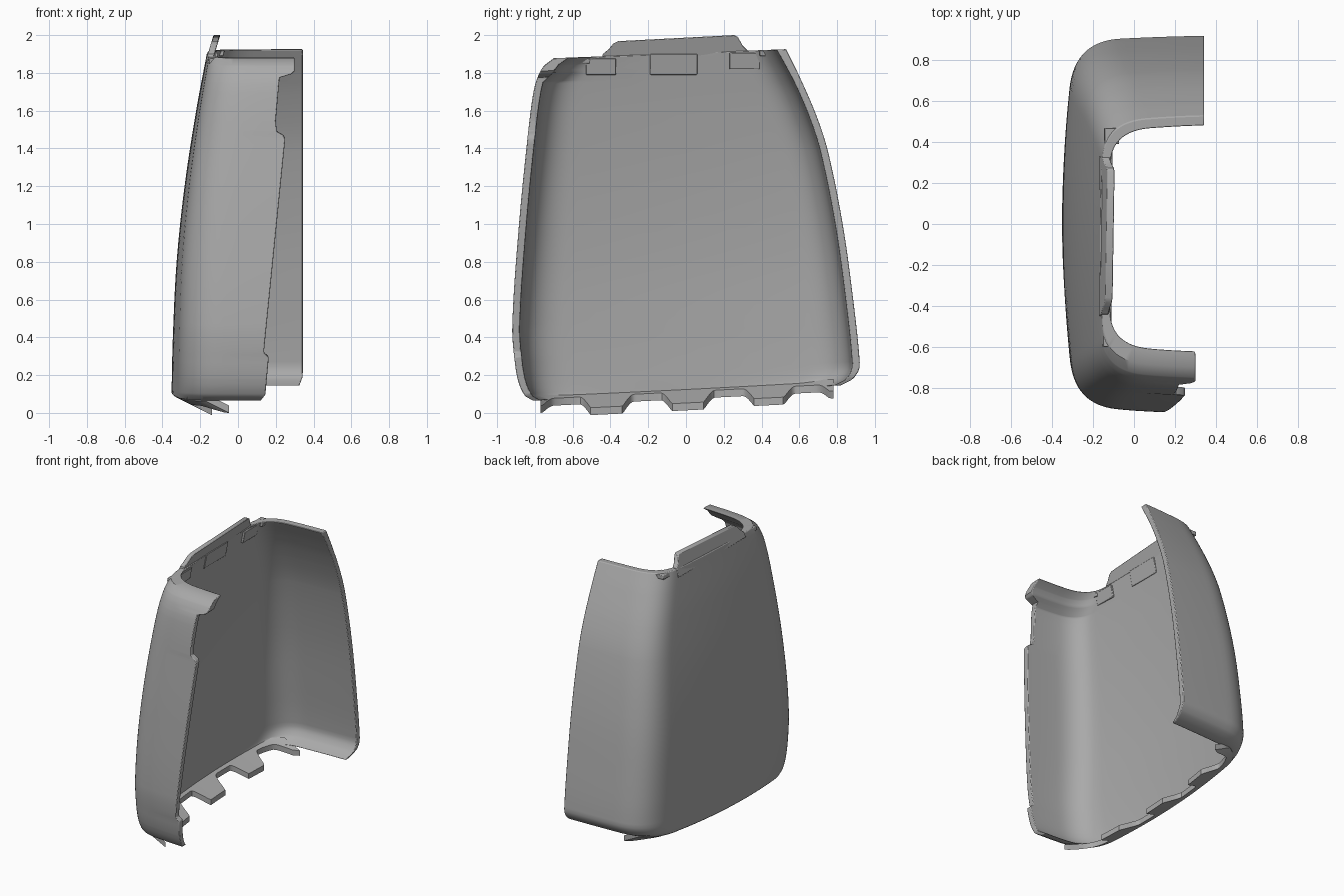
import bpy, bmesh, math
from mathutils import Vector

if "Cube" in bpy.data.objects:
    bpy.data.objects.remove(bpy.data.objects["Cube"])

grey = bpy.data.materials.new("mid grey plastic")
grey.diffuse_color = (0.4, 0.4, 0.4, 1)
grey.use_nodes = True
grey.node_tree.nodes["Principled BSDF"].inputs["Base Color"].default_value = grey.diffuse_color

# Shape tables: (height, value) pairs
BACK_X = [(.105, -.352), (.4, -.345), (.8, -.325), (1.2, -.283), (1.6, -.222), (1.905, -.165)]
LEFT_Y = [(.105, -.81), (.13, -.85), (.2, -.885), (.3, -.905), (.5, -.92), (1.03, -.885),
          (1.53, -.835), (1.73, -.808), (1.81, -.785), (1.87, -.75), (1.905, -.70)]
RIGHT_Y = [(.105, .82), (.13, .875), (.17, .91), (.22, .92), (.56, .885), (.96, .83),
           (1.36, .75), (1.56, .685), (1.77, .595), (1.905, .53)]
LEFT_END = [(.105, .12), (.14, .145), (.34, .163), (.365, .137), (1.485, .25), (1.505, .24),
            (1.525, .205), (1.58, .2), (1.805, .22), (1.825, .285), (1.84, .30), (1.905, .30)]
RIGHT_END = [(.105, .325), (.15, .343), (1.905, .343)]
LEFT_T = [(.105, .04), (1.78, .04), (1.83, .075), (1.905, .08)]
RIGHT_T = [(.105, .04), (1.7, .04), (1.905, .05)]
LOW, HIGH = .105, 1.905


def interp(table, z, smooth=False):
    """Piecewise linear or cubic lookup."""
    n = len(table)
    i = max(k for k in range(n - 1) if table[k][0] <= z + 1e-9)
    (a, p), (b, q) = table[i], table[i + 1]
    t = (z - a) / (b - a)
    if not smooth:
        return p + (q - p) * t

    def slope(k):
        lo, hi = max(k - 1, 0), min(k + 1, n - 1)
        return (table[hi][1] - table[lo][1]) / (table[hi][0] - table[lo][0])
    h = b - a
    return ((2*t**3 - 3*t*t + 1) * p + (t**3 - 2*t*t + t) * h * slope(i)
            + (3*t*t - 2*t**3) * q + (t**3 - t*t) * h * slope(i + 1))


def quad(a, b, c, n):
    return [a * (1-i/n)**2 + b * 2 * (i/n) * (1-i/n) + c * (i/n)**2 for i in range(n)]


def plan(z, inner=False):
    """U-shaped section at one height, from the left leg end to the right leg end."""
    f = (z - LOW) / (HIGH - LOW)
    k = 1 if inner else 0
    xb = interp(BACK_X, z, True) + .04 * k
    yl = interp(LEFT_Y, z, True) + interp(LEFT_T, z) * k
    yr = interp(RIGHT_Y, z, True) - interp(RIGHT_T, z) * k
    bulge = .035 - .025 * f
    r = .27 - .05 * f - .03 * k

    def corner(y, s):
        return (Vector((xb + r, y + s * .015)), Vector((xb + 1.6 * bulge, y + s * .035)),
                Vector((xb + bulge, y + s * r)))
    l1, l2, l3 = corner(yl, 1)
    r1, r2, r3 = corner(yr, -1)
    le, re = Vector((interp(LEFT_END, z), yl)), Vector((interp(RIGHT_END, z), yr))
    pts = quad(le, (le + l1 * 2) / 3 - Vector((0, .004)), l1, 10) + quad(l1, l2, l3, 14)
    pts += quad(l3, Vector((xb - bulge, (yl + yr) / 2)), r3, 24)
    pts += quad(r3, r2, r1, 14) + quad(r1, (re + r1) / 2 + Vector((0, .004)), re, 10) + [re]
    tilt = .045 - .01 * f
    return [Vector((p.x, p.y, z + p.y / .9 * tilt)) for p in pts]


def finish(bm, name, bevel=0.0, angle=35):
    bmesh.ops.recalc_face_normals(bm, faces=bm.faces)
    me = bpy.data.meshes.new(name)
    bm.to_mesh(me)
    bm.free()
    me.materials.append(grey)
    ob = bpy.data.objects.new(name, me)
    bpy.context.collection.objects.link(ob)
    bpy.ops.object.select_all(action='DESELECT')
    ob.select_set(True)
    bpy.context.view_layer.objects.active = ob
    bpy.ops.object.shade_smooth_by_angle(angle=math.radians(angle))
    if bevel:
        m = ob.modifiers.new("soft edges", 'BEVEL')
        m.width, m.segments, m.limit_method = bevel, 2, 'ANGLE'
        m.angle_limit = math.radians(50)
    return ob


def closed_sheet(outer, inner, name, bevel=0.0):
    """Two matching point grids joined around the border into one solid."""
    bm = bmesh.new()
    A = [[bm.verts.new(p) for p in row] for row in outer]
    B = [[bm.verts.new(p) for p in row] for row in inner]
    R, C = len(A), len(A[0])
    for G in (A, B):
        for i in range(R - 1):
            for j in range(C - 1):
                bm.faces.new((G[i][j], G[i][j+1], G[i+1][j+1], G[i+1][j]))
    rim = ([(0, j) for j in range(C)] + [(i, C-1) for i in range(1, R)]
           + [(R-1, j) for j in range(C-2, -1, -1)] + [(i, 0) for i in range(R-2, 0, -1)])
    for (a, b), (c, d) in zip(rim, rim[1:] + rim[:1]):
        bm.faces.new((A[a][b], A[c][d], B[c][d], B[a][b]))
    return finish(bm, name, bevel)


# Main shell
heights = {round(LOW + (HIGH - LOW) * i / 44, 4) for i in range(45)}
heights |= {p[0] for t in (LEFT_Y, RIGHT_Y, LEFT_END, LEFT_T) for p in t}
heights = sorted(heights)
closed_sheet([plan(z) for z in heights], [plan(z, True) for z in heights], "shell", .006)

# Scalloped lip with tabs sloping down and inward along the bottom of the back
TABS = [(-.80, .04, .07), (-.42, .085, .12), (.01, .085, .12), (.44, .08, .11), (.80, .04, .07)]


def depth(y):
    d = .055
    for c, w, h in TABS:
        t = min(max((w + .06 - abs(y - c)) / .06, 0), 1)
        d = max(d, .055 + h * t * t * (1.6 - .6 * t))
    return d


base = plan(LOW)
top, low = [[], [], []], [[], [], []]
for i in range(141):
    y = -.77 + 1.55 * i / 140
    k = next(k for k in range(len(base) - 1) if base[k].y <= y <= base[k+1].y)
    p = base[k].lerp(base[k+1], (y - base[k].y) / (base[k+1].y - base[k].y))
    p.x += .008
    d = depth(y)
    for j in range(3):
        q = p + Vector((d * j / 2, 0, -.5 * d * j / 2))
        top[j].append(q + Vector((0, 0, .035)))
        low[j].append(q + Vector((0, 0, -.004)))
closed_sheet(top, low, "bottom_lip_tabs")


# Plates shaped in the y-z plane that lean with the back wall
def plate(name, outline, x, thick, lean=.2, bevel=.004):
    bm = bmesh.new()
    rows = [[bm.verts.new((x + o + (z - 1.9) * lean, y, z)) for y, z in outline] for o in (0, thick)]
    for r in rows:
        bm.faces.new(r)
    n = len(outline)
    for i in range(n):
        j = (i + 1) % n
        bm.faces.new((rows[0][i], rows[0][j], rows[1][j], rows[1][i]))
    return finish(bm, name, bevel, 30)


def rect(y0, y1, z0, z1):
    return [(y0, z0), (y1, z0), (y1, z1), (y0, z1)]


# Upright tongue on the top edge
plate("top_tongue", [(-.45, 1.86), (-.44, 1.9), (-.41, 1.925), (-.385, 1.955), (-.36, 1.968),
                     (.255, 2.0), (.275, 1.99), (.30, 1.945), (.325, 1.92), (.33, 1.86)], -.16, .036, .3)
# Catches inside the top edge
plate("centre_catch", rect(-.19, .06, 1.79, 1.9), -.13, .012)
plate("left_catch", rect(-.53, -.37, 1.79, 1.875), -.135, .03)
plate("right_catch", rect(.23, .39, 1.82, 1.905), -.135, .03)
# Corner blocks thickening the rim beside the catches
plate("left_corner_block", rect(-.6, -.51, 1.85, 1.878), -.145, .05)
plate("right_corner_block", rect(.39, .47, 1.89, 1.918), -.145, .07)
